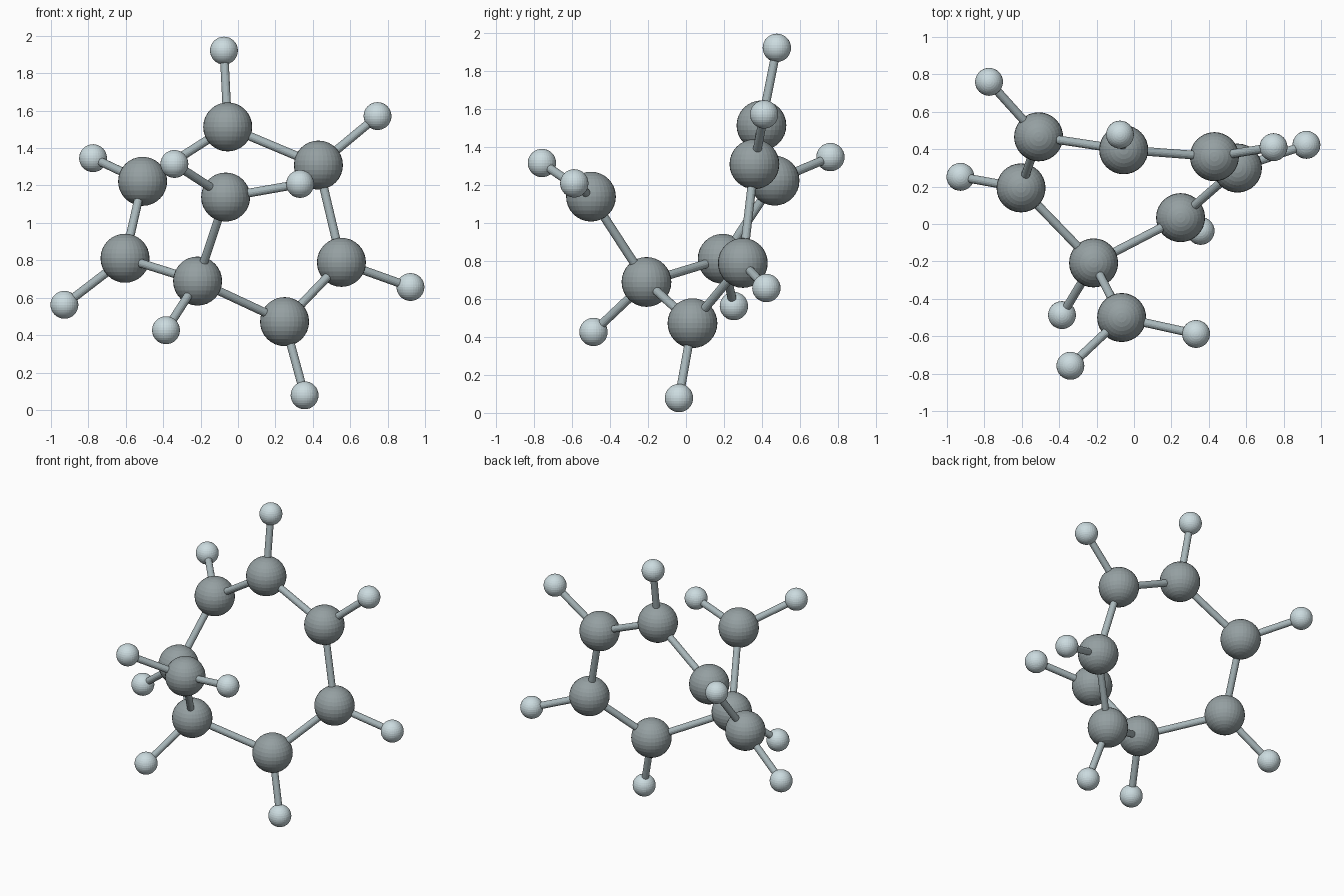
import bpy
from mathutils import Vector

if "Cube" in bpy.data.objects:
    bpy.data.objects.remove(bpy.data.objects["Cube"])

CARBON_R, HYDROGEN_R, BOND_R = 0.131, 0.0745, 0.023


def material(name, rgb):
    m = bpy.data.materials.new(name)
    m.diffuse_color = (*rgb, 1)
    m.use_nodes = True
    m.node_tree.nodes["Principled BSDF"].inputs["Base Color"].default_value = m.diffuse_color
    return m


carbon_mat = material("dark_grey", (0.30, 0.35, 0.36))
hydrogen_mat = material("pale_grey", (0.60, 0.71, 0.74))
bond_mat = material("mid_grey", (0.40, 0.48, 0.50))


def finish(name, mat):
    ob = bpy.context.object
    ob.name = name
    ob.data.materials.append(mat)


def atom(name, pos, radius, mat):
    bpy.ops.mesh.primitive_uv_sphere_add(segments=32, ring_count=16,
                                         radius=radius, location=pos)
    finish(name, mat)


def bond(name, a, b):
    a, b = Vector(a), Vector(b)
    d = b - a
    bpy.ops.mesh.primitive_cylinder_add(vertices=16, radius=BOND_R,
                                        depth=d.length, location=(a + b) / 2)
    bpy.context.object.rotation_euler = d.to_track_quat('Z', 'Y').to_euler()
    finish(name, bond_mat)


# Each carbon followed by the hydrogens attached to it; the first seven form the ring
groups = [
    [(-0.055, 0.397, 1.513), (-0.075, 0.478, 1.921)],
    [(0.430, 0.360, 1.309), (0.746, 0.411, 1.571)],
    [(0.553, 0.299, 0.789), (0.922, 0.423, 0.657)],
    [(0.249, 0.034, 0.472), (0.356, -0.037, 0.078)],
    [(-0.216, -0.208, 0.689), (-0.385, -0.487, 0.426)],
    [(-0.604, 0.193, 0.811), (-0.928, 0.252, 0.562)],
    [(-0.510, 0.466, 1.222), (-0.775, 0.760, 1.346)],
    [(-0.066, -0.500, 1.138), (-0.340, -0.758, 1.315), (0.332, -0.588, 1.208)],
]

# Atoms and carbon-hydrogen bonds
for i, (c, *hydrogens) in enumerate(groups, 1):
    atom(f"carbon_{i}", c, CARBON_R, carbon_mat)
    for j, h in enumerate(hydrogens, 1):
        atom(f"hydrogen_{i}_{j}", h, HYDROGEN_R, hydrogen_mat)
        bond(f"hydrogen_bond_{i}_{j}", c, h)

# Seven-membered ring
for i in range(7):
    bond(f"ring_bond_{i + 1}", groups[i][0], groups[(i + 1) % 7][0])

# Side branch
bond("branch_bond", groups[4][0], groups[7][0])
